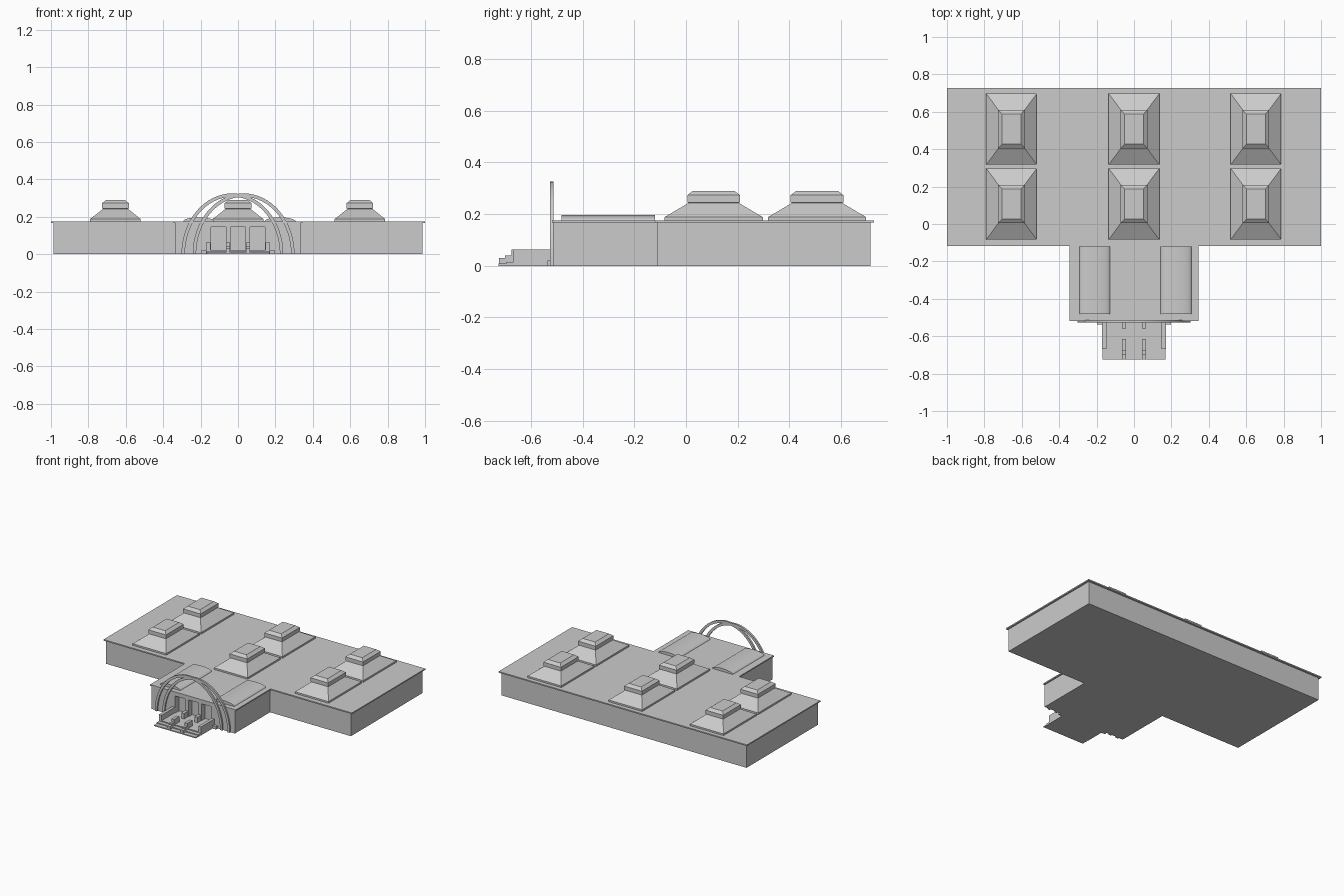
import bpy
import bmesh
from math import sin, cos, pi

cube = bpy.data.objects.get("Cube")
if cube:
    bpy.data.objects.remove(cube, do_unlink=True)

GREY = (0.6, 0.6, 0.6, 1.0)
stone = bpy.data.materials.new("plain grey")
stone.use_nodes = True
stone.diffuse_color = GREY
bsdf = next(n for n in stone.node_tree.nodes if n.type == "BSDF_PRINCIPLED")
bsdf.inputs["Base Color"].default_value = GREY


def finish(name, bm):
    bmesh.ops.recalc_face_normals(bm, faces=bm.faces)
    mesh = bpy.data.meshes.new(name)
    bm.to_mesh(mesh)
    bm.free()
    mesh.materials.append(stone)
    ob = bpy.data.objects.new(name, mesh)
    bpy.context.collection.objects.link(ob)
    return ob


def prism(name, pts, axis, lo, hi):
    """Extrude a 2D outline along one axis from lo to hi."""
    place = {"x": lambda p, d: (d, p[0], p[1]),
             "y": lambda p, d: (p[0], d, p[1]),
             "z": lambda p, d: (p[0], p[1], d)}[axis]
    bm = bmesh.new()
    a = [bm.verts.new(place(p, lo)) for p in pts]
    b = [bm.verts.new(place(p, hi)) for p in pts]
    bm.faces.new(a)
    bm.faces.new(b)
    n = len(pts)
    for i in range(n):
        j = (i + 1) % n
        bm.faces.new((a[i], a[j], b[j], b[i]))
    return finish(name, bm)


def box(name, x0, x1, y0, y1, z0, z1):
    return prism(name, [(x0, y0), (x1, y0), (x1, y1), (x0, y1)], "z", z0, z1)


def smooth(ob):
    bpy.ops.object.select_all(action="DESELECT")
    ob.select_set(True)
    bpy.context.view_layer.objects.active = ob
    bpy.ops.object.shade_smooth_by_angle()


def tee(wing, hall, front, mid, back):
    """T-shaped plan: a wide rear hall with a narrower front wing."""
    return [(-hall, back), (-hall, mid), (-wing, mid), (-wing, front),
            (wing, front), (wing, mid), (hall, mid), (hall, back)]


# Walls and thin overhanging roof
walls = prism("walls", tee(0.335, 0.987, -0.515, -0.11, 0.713), "z", 0, 0.167)
prism("roof", tee(0.345, 1.0, -0.518, -0.118, 0.727), "z", 0.167, 0.176)

# Three recessed doorways
for i, x in enumerate((-0.105, 0, 0.105)):
    cutter = box("doorway_cutter", x - 0.04, x + 0.04, -0.6, -0.47, 0.02, 0.145)
    mod = walls.modifiers.new("doorway", "BOOLEAN")
    mod.object = cutter
    mod.operation = "DIFFERENCE"
    mod.solver = "EXACT"
    bpy.context.view_layer.objects.active = walls
    bpy.ops.object.modifier_apply(modifier=mod.name)
    bpy.data.objects.remove(cutter, do_unlink=True)


def skylight(name, cx, cy):
    """Stacked rectangular rings: plinth, sloped hood, cap with bevelled top."""
    rings = [(0.135, 0.19, 0.174), (0.135, 0.19, 0.188), (0.066, 0.097, 0.243),
             (0.071, 0.102, 0.245), (0.071, 0.102, 0.273), (0.05, 0.08, 0.29)]
    bm = bmesh.new()
    loops = []
    for hx, hy, z in rings:
        loops.append([bm.verts.new((cx + sx * hx, cy + sy * hy, z))
                      for sx, sy in ((-1, -1), (1, -1), (1, 1), (-1, 1))])
    for a, b in zip(loops, loops[1:]):
        for i in range(4):
            j = (i + 1) % 4
            bm.faces.new((a[i], a[j], b[j], b[i]))
    bm.faces.new(loops[0])
    bm.faces.new(loops[-1])
    return finish(name, bm)


# Two rows of roof skylights
for x in (-0.655, 0, 0.652):
    for y in (0.107, 0.507):
        skylight("skylight", x, y)

# Low barrel vaults over the front wing
for side, cx in (("right", -0.21), ("left", 0.225)):
    arc = [(cx + 0.083 * cos(pi * k / 16), 0.175 + 0.022 * sin(pi * k / 16))
           for k in range(17)]
    smooth(prism(side + "_roof_vault", arc, "y", -0.482, -0.12))

# Crossing pair of entrance arches
for side, s in (("right", -1), ("left", 1)):
    def curve(rx, rz):
        return [(s * 0.03 + rx * cos(pi * k / 32), rz * sin(pi * k / 32))
                for k in range(33)]
    band = curve(0.272, 0.325) + curve(0.254, 0.307)[::-1]
    smooth(prism(side + "_entrance_arch", band, "y", -0.526, -0.512))

# Entrance platform with two steps
prism("entrance_steps",
      [(-0.51, 0), (-0.725, 0), (-0.725, 0.008), (-0.695, 0.008),
       (-0.695, 0.015), (-0.668, 0.015), (-0.668, 0.022), (-0.51, 0.022)],
      "x", -0.168, 0.168)

# Side parapets and small blocks beside them
for side, s in (("right", -1), ("left", 1)):
    x0, x1 = sorted((s * 0.148, s * 0.17))
    box(side + "_parapet", x0, x1, -0.668, -0.512, 0, 0.062)
    x0, x1 = sorted((s * 0.168, s * 0.198))
    box(side + "_corner_block", x0, x1, -0.536, -0.512, 0, 0.02)

# Stepped divider rails on the stairs and stubs between the doors
for side, x in (("right", -0.053), ("left", 0.053)):
    prism(side + "_stair_rail",
          [(-0.615, 0.005), (-0.724, 0.005), (-0.724, 0.03), (-0.7, 0.03),
           (-0.7, 0.04), (-0.675, 0.04), (-0.675, 0.062), (-0.615, 0.062)],
          "x", x - 0.011, x + 0.011)
    box(side + "_door_stub", x - 0.011, x + 0.011, -0.56, -0.512, 0.01, 0.062)
